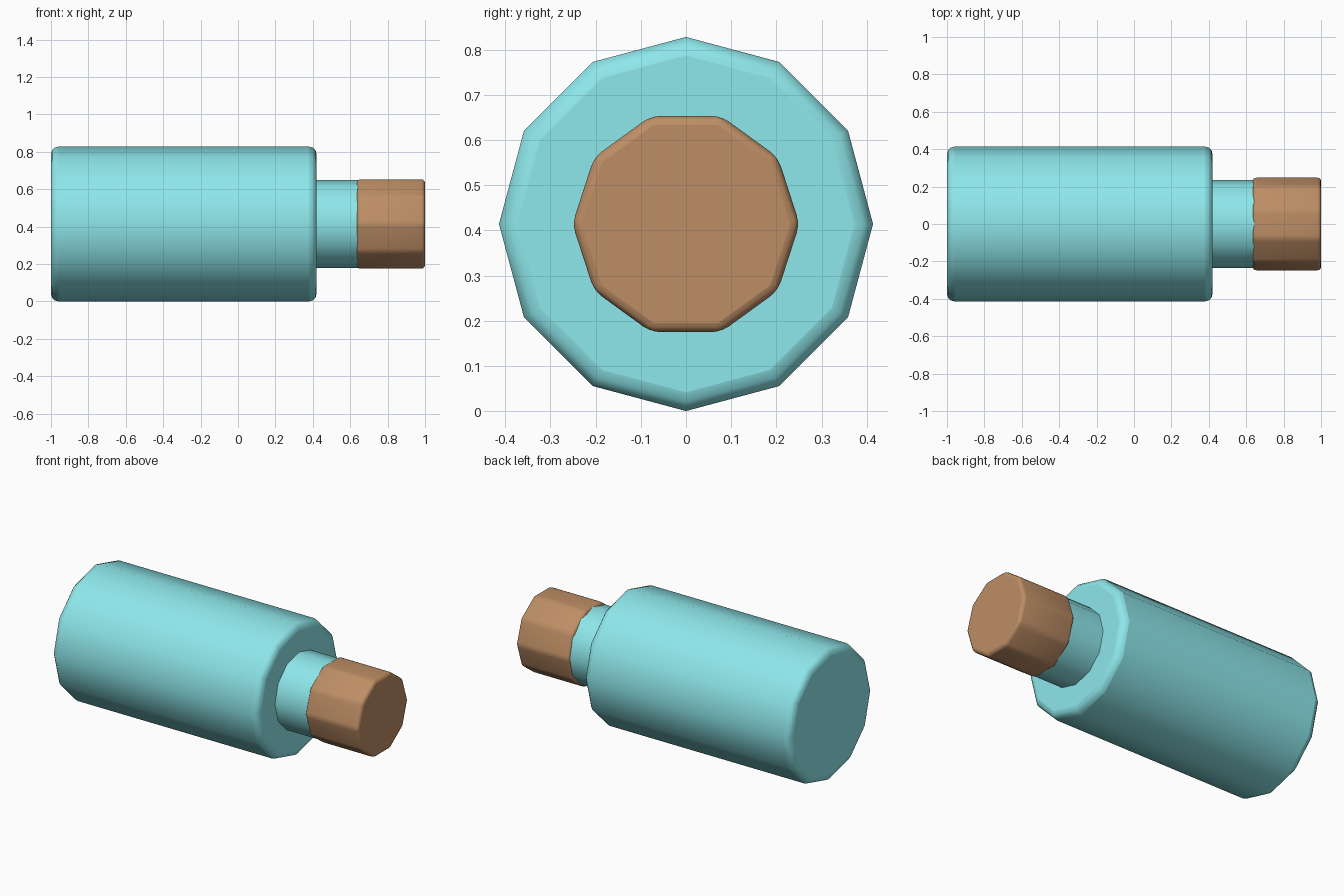
import bpy
from math import cos, sin, pi, radians

if "Cube" in bpy.data.objects:
    bpy.data.objects.remove(bpy.data.objects["Cube"])

AXIS_Z = 0.414


def material(name, color):
    m = bpy.data.materials.new(name)
    m.diffuse_color = (*color, 1)
    m.use_nodes = True
    m.node_tree.nodes["Principled BSDF"].inputs["Base Color"].default_value = m.diffuse_color
    return m


def prism(name, sides, radius, x0, x1, start, mat):
    # Regular prism lying along x
    ring = [(radius * cos(start + 2 * pi * i / sides),
             AXIS_Z + radius * sin(start + 2 * pi * i / sides)) for i in range(sides)]
    verts = [(x, y, z) for x in (x0, x1) for y, z in ring]
    faces = [tuple(reversed(range(sides))), tuple(range(sides, 2 * sides))]
    faces += [(i, (i + 1) % sides, sides + (i + 1) % sides, sides + i) for i in range(sides)]
    mesh = bpy.data.meshes.new(name)
    mesh.from_pydata(verts, [], faces)
    mesh.materials.append(mat)
    ob = bpy.data.objects.new(name, mesh)
    bpy.context.collection.objects.link(ob)
    bpy.ops.object.select_all(action='DESELECT')
    bpy.context.view_layer.objects.active = ob
    ob.select_set(True)
    return ob


def finish(ob, width, angle, segments):
    # Rounded edges and smooth shading
    bpy.ops.object.shade_smooth_by_angle(angle=radians(40))
    b = ob.modifiers.new("rounding", 'BEVEL')
    b.width, b.segments = width, segments
    b.limit_method, b.angle_limit = 'ANGLE', radians(angle)
    bpy.ops.object.modifier_apply(modifier=b.name)
    bpy.ops.object.shade_smooth_by_angle(angle=radians(40))


teal = material("teal", (0.27, 0.80, 0.83))
brown = material("brown", (0.51, 0.27, 0.13))

# Main body: twelve sides, only the end rims rounded
finish(prism("body", 12, 0.414, -1.0, 0.42, pi / 2, teal), 0.04, 60, 3)

# Neck between body and tip
prism("neck", 12, 0.236, 0.40, 0.68, pi / 2, teal)
bpy.ops.object.shade_smooth_by_angle(angle=radians(40))

# Tip: ten sides, every edge rounded
finish(prism("tip", 10, 0.2515, 0.635, 1.0, 0, brown), 0.02, 20, 3)
